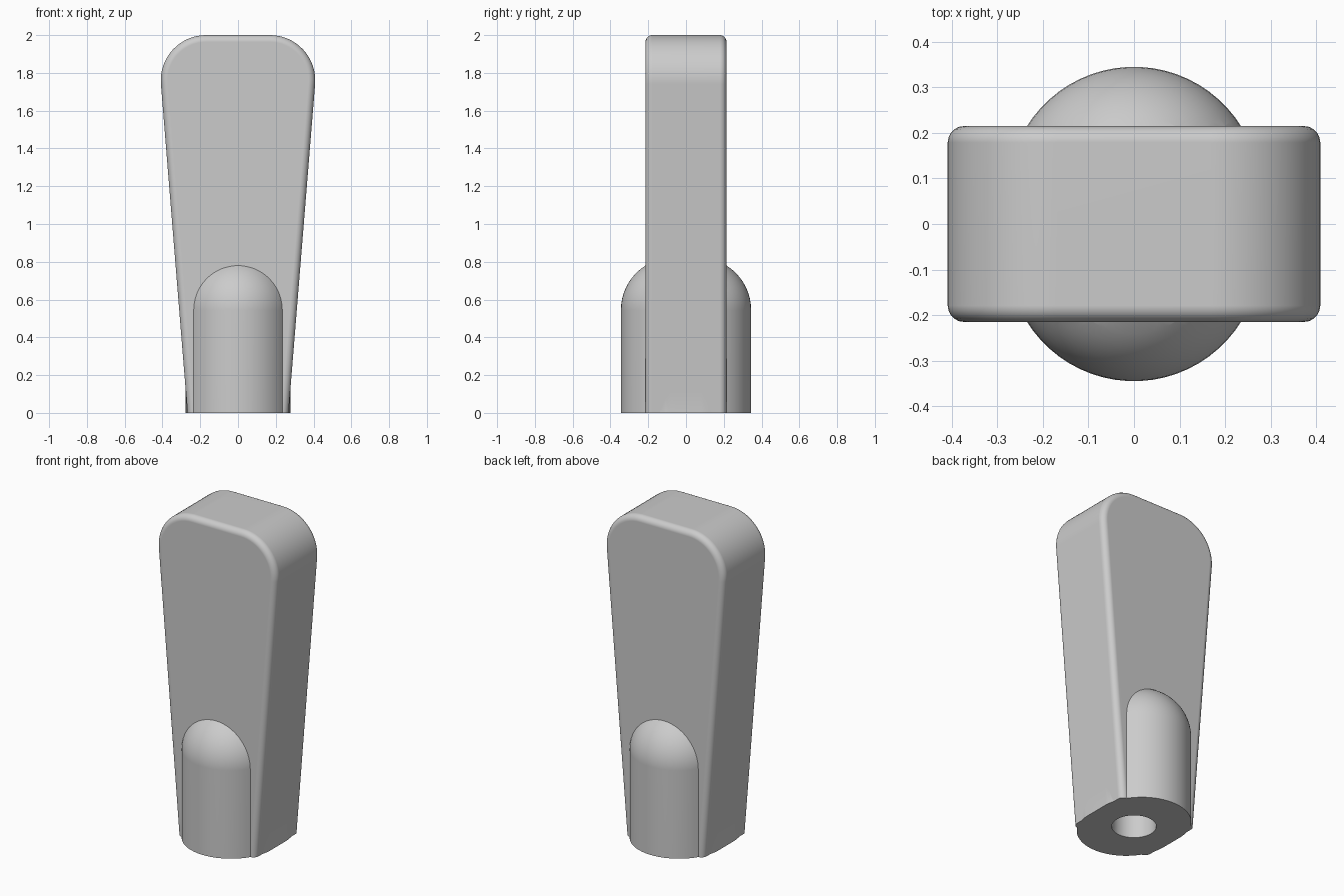
import bpy, bmesh, math
from math import sin, cos, pi
from mathutils import Vector

cube = bpy.data.objects.get("Cube")
if cube:
    bpy.data.objects.remove(cube, do_unlink=True)

grey = bpy.data.materials.new("plain grey")
grey.use_nodes = True
colour = (0.6, 0.6, 0.6, 1)
grey.diffuse_color = colour
grey.node_tree.nodes["Principled BSDF"].inputs["Base Color"].default_value = colour

BELOW = -0.1          # parts start under the floor and are trimmed flat
HALF_DEPTH = 0.215
FOOT_R, FOOT_Y, FOOT_Z = 0.277, 0.068, 0.545


def make_object(name, bm):
    bmesh.ops.recalc_face_normals(bm, faces=bm.faces)
    mesh = bpy.data.meshes.new(name)
    bm.to_mesh(mesh)
    bm.free()
    mesh.materials.append(grey)
    obj = bpy.data.objects.new(name, mesh)
    bpy.context.collection.objects.link(obj)
    return obj


def combine(target, other, operation):
    mod = target.modifiers.new(operation.lower(), 'BOOLEAN')
    mod.operation, mod.object, mod.solver = operation, other, 'EXACT'
    bpy.ops.object.modifier_apply(modifier=mod.name)
    bpy.data.objects.remove(other, do_unlink=True)


# Tapered paddle: flared outline with rounded top corners
radius, cx, cz = 0.24, 0.169, 1.76
slope = math.atan(0.081)
foot_x = cx + (radius + (BELOW - cz) * sin(slope)) / cos(slope)
half = [(foot_x, BELOW)]
for i in range(17):
    a = -slope + (pi / 2 + slope) * i / 16
    half.append((cx + radius * cos(a), cz + radius * sin(a)))
outline = half + [(-x, z) for x, z in reversed(half)]

bm = bmesh.new()
face = bm.faces.new([bm.verts.new((x, -HALF_DEPTH, z)) for x, z in outline])
new = bmesh.ops.extrude_face_region(bm, geom=[face])["geom"]
bmesh.ops.translate(bm, vec=(0, 2 * HALF_DEPTH, 0),
                    verts=[v for v in new if isinstance(v, bmesh.types.BMVert)])
rims = [e for e in bm.edges
        if abs(e.verts[0].co.y - e.verts[1].co.y) < 0.01
        and max(v.co.z for v in e.verts) > 0]
bmesh.ops.bevel(bm, geom=rims, offset=0.036, segments=5, profile=0.5,
                affect='EDGES', clamp_overlap=True)
lever = make_object("lever", bm)

# Domed foot: oval column made from a round one pulled apart front to back
SEG = 64
rings = [(FOOT_R, BELOW)]
for i in range(14):
    a = pi / 2 * i / 14
    rings.append((FOOT_R * cos(a), FOOT_Z + FOOT_R * sin(a)))
bm = bmesh.new()
loops = []
for r, z in rings:
    loop = []
    for k in range(SEG):
        a = 2 * pi * (k + 0.5) / SEG
        shift = math.copysign(FOOT_Y, sin(a))
        loop.append(bm.verts.new((r * cos(a), r * sin(a) + shift, z)))
    loops.append(loop)
for low, high in zip(loops, loops[1:]):
    for k in range(SEG):
        n = (k + 1) % SEG
        bm.faces.new((low[k], low[n], high[n], high[k]))
bm.faces.new(loops[0])
bm.faces.new(loops[-1])
foot = make_object("domed_foot", bm)

# Shaft hole cutter
bm = bmesh.new()
bmesh.ops.create_cone(bm, cap_ends=True, segments=48, radius1=0.125,
                      radius2=0.125, depth=1.2)
hole = make_object("shaft_hole_cutter", bm)

# Floor trimming block
bm = bmesh.new()
bmesh.ops.create_cube(bm, size=2)
bmesh.ops.translate(bm, verts=bm.verts, vec=Vector((0, 0, -1)))
trim = make_object("floor_cutter", bm)

# Join the parts, then cut the underside
bpy.ops.object.select_all(action='DESELECT')
bpy.context.view_layer.objects.active = lever
lever.select_set(True)
combine(lever, foot, 'UNION')
combine(lever, trim, 'DIFFERENCE')
combine(lever, hole, 'DIFFERENCE')
bpy.ops.object.shade_smooth_by_angle(angle=math.radians(30))
weighted = lever.modifiers.new("even_shading", 'WEIGHTED_NORMAL')
weighted.keep_sharp = True
